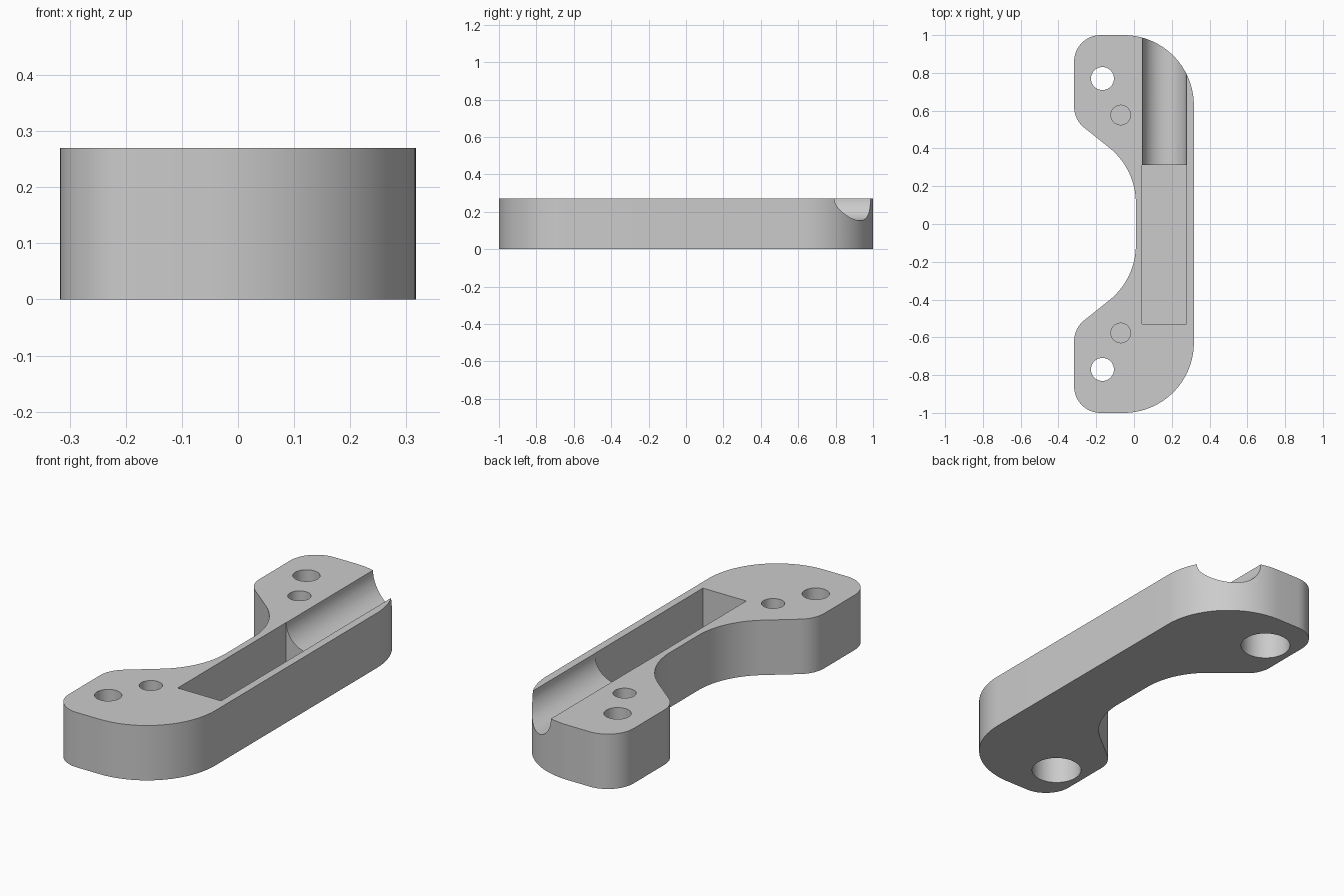
import bpy, bmesh
from math import cos, sin, radians
from mathutils import Matrix

if "Cube" in bpy.data.objects:
    bpy.data.objects.remove(bpy.data.objects["Cube"], do_unlink=True)

HEIGHT = 0.27
grey = bpy.data.materials.new("plain grey")
grey.use_nodes = True
grey.diffuse_color = (0.6, 0.6, 0.6, 1)
grey.node_tree.nodes["Principled BSDF"].inputs["Base Color"].default_value = (0.6, 0.6, 0.6, 1)


def arc(cx, cy, r, start, end, steps):
    angles = [radians(start + (end - start) * i / steps) for i in range(steps + 1)]
    return [(cx + r * cos(a), cy + r * sin(a)) for a in angles]


def make_object(name, bm):
    bmesh.ops.recalc_face_normals(bm, faces=bm.faces)
    mesh = bpy.data.meshes.new(name)
    bm.to_mesh(mesh)
    bm.free()
    mesh.materials.append(grey)
    obj = bpy.data.objects.new(name, mesh)
    bpy.context.collection.objects.link(obj)
    return obj


def prism(name, points, offset):
    bm = bmesh.new()
    base = bm.faces.new([bm.verts.new(p) for p in points])
    end = bmesh.ops.extrude_face_region(bm, geom=[base])
    bmesh.ops.translate(bm, vec=offset,
                        verts=[g for g in end["geom"] if isinstance(g, bmesh.types.BMVert)])
    return make_object(name, bm)


def upright(name, r, x, y, z0, z1):
    bm = bmesh.new()
    bmesh.ops.create_cone(bm, cap_ends=True, segments=48, radius1=r, radius2=r,
                          depth=z1 - z0, matrix=Matrix.Translation((x, y, (z0 + z1) / 2)))
    return make_object(name, bm)


# Handle body: mirrored outline, extruded upwards
half = arc(-0.055, 0.628, 0.372, 0, 90, 32)         # large outer corner
half += arc(-0.177, 0.86, 0.14, 90, 180, 16)        # end corner
half += arc(-0.177, 0.62, 0.14, 180, 231, 12)       # inner corner
half += arc(-0.367, 0.11, 0.377, 51, 0, 24)         # concave grip
outline = half + [(x, -y) for x, y in reversed(half)]
body = prism("handle_body", [(x, y, 0) for x, y in outline], (0, 0, HEIGHT))

# Half-round channel running out of the back end, open at the top
groove = arc(0.161, HEIGHT, 0.117, 180, 360, 32)
groove = [(0.044, 0.4)] + groove + [(0.278, 0.4)]
cutters = [prism("channel_cutter", [(x, 0.25, z) for x, z in groove], (0, 1, 0))]

# Deep rectangular pocket, a hair wider than the channel
pocket = [(0.043, -0.53), (0.279, -0.53), (0.279, 0.312), (0.043, 0.312)]
cutters.append(prism("pocket_cutter", [(x, y, 0.035) for x, y in pocket], (0, 0, 0.5)))

# Screw holes with wide bores below, and blind pin holes
for side in (1, -1):
    cutters += [
        upright("screw_hole_cutter", 0.061, -0.167, 0.77 * side, -0.1, 0.4),
        upright("screw_bore_cutter", 0.116, -0.167, 0.77 * side, -0.1, 0.16),
        upright("pin_hole_cutter", 0.052, -0.07, 0.577 * side, 0.08, 0.4),
    ]

bpy.context.view_layer.objects.active = body
for cutter in cutters:
    cutter.hide_render = True
    mod = body.modifiers.new("cut", "BOOLEAN")
    mod.operation = "DIFFERENCE"
    mod.solver = "EXACT"
    mod.object = cutter
    bpy.ops.object.modifier_apply(modifier=mod.name)
    bpy.data.objects.remove(cutter, do_unlink=True)

# Smooth curved walls, sharp rims
bpy.ops.object.select_all(action="DESELECT")
body.select_set(True)
bpy.ops.object.shade_smooth_by_angle(angle=radians(30))
